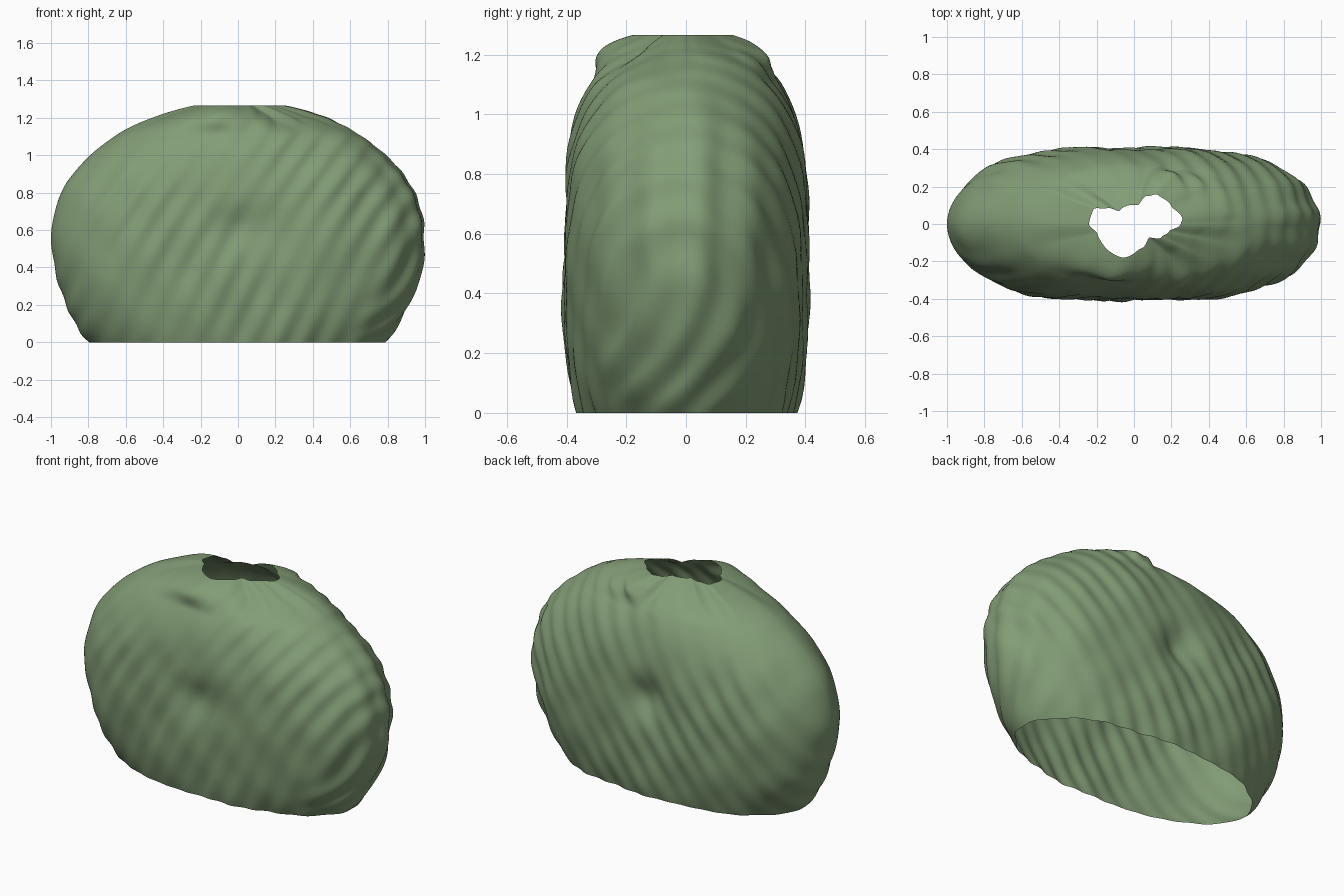
import bpy, bmesh, math
from mathutils import Vector

cube = bpy.data.objects.get("Cube")
if cube:
    bpy.data.objects.remove(cube, do_unlink=True)

SEGMENTS, RINGS = 288, 130
TOP, MIDDLE, DEPTH = 1.265, 0.55, 0.407

# Irregular outline of the top opening, anticlockwise
OPENING = [(.26, .03), (.2, .1), (.13, .155), (.07, .15), (.02, .1), (-.08, .07),
           (-.15, .085), (-.22, .08), (-.24, 0), (-.2, -.05), (-.16, -.12), (-.08, -.175),
           (.04, -.13), (.08, -.075), (.15, -.07), (.19, -.04), (.25, 0)]
polar = sorted((math.atan2(y, x) % math.tau, math.hypot(x, y)) for x, y in OPENING)
polar = [(polar[-1][0] - math.tau, polar[-1][1])] + polar + [(polar[0][0] + math.tau, polar[0][1])]


def smooth(t):
    t = min(max(t, 0), 1)
    return t * t * (3 - 2 * t)


def opening_radius(angle):
    angle %= math.tau
    for (a0, r0), (a1, r1) in zip(polar, polar[1:]):
        if a0 <= angle <= a1:
            return r0 + (r1 - r0) * smooth((angle - a0) / (a1 - a0))
    return polar[0][1]


def ripple(x, y, z):
    """Slanted ridges, broad swells, curved end folds and a dimple in each broad face."""
    slant = .86 * x - .5 * z
    ridges = .004 * math.sin(50 * slant + 1.3 * math.sin(4 * z + 2 * y))
    ridges *= 1 + .5 * math.sin(6 * z + 5 * x)
    swells = .005 * math.sin(15 * slant + 3 * z + 4 * y)
    bumps = .004 * math.sin(17 * z + 6 * x + 9 * y) * math.sin(13 * x - 5 * y)
    bend = y + 1.2 * max(0, .5 - z) ** 2
    folds = .007 * math.cos(39 * (bend - .05)) * smooth((x - .55) / .35)
    calm = 1 - .5 * smooth((z - .75) / .3) * smooth((.3 - x) / .4)
    dimple = -.045 * math.exp(-(x * x + (z - .62) ** 2) / .014)
    return (ridges + bumps) * calm + swells + folds + dimple


def depth_at(x, rho):
    return DEPTH * max(0, 1 - (x * x + rho * rho) ** 1.7) ** .55


def half_width(rho):
    return math.sqrt(1 - rho * rho)


def level(z):
    return (z - MIDDLE) / (.74 if z > MIDDLE else .9)


RIM_X, RIM_Y = half_width(level(TOP)), depth_at(0, level(TOP))


def shell_point(i, j):
    z = TOP * math.sin(math.pi / 2 * j / RINGS)
    rho = level(z)
    half = half_width(rho)
    t = math.tau * i / SEGMENTS
    x = half * math.cos(t)
    y = math.copysign(depth_at(x, rho), math.sin(t))
    # push outward across the ring
    normal = Vector((x / half ** 2 * .35, y / DEPTH ** 2 * .4, 0)).normalized()
    fade = 1 - smooth((z - 1.2) / .06)
    p = Vector((x, y, 0)) + normal * ripple(x, y, z) * fade
    # shape the highest rings after the opening outline
    blend = smooth((z - 1.1) / (TOP - 1.1))
    angle = math.atan2(p.y, p.x)
    plain = 1 / math.hypot(math.cos(angle) / RIM_X, math.sin(angle) / RIM_Y)
    p *= 1 + blend * (opening_radius(angle) / plain - 1)
    p.z = z
    return p


# Rippled shell, open at the base and the top
bm = bmesh.new()
rings = [[bm.verts.new(shell_point(i, j)) for i in range(SEGMENTS)] for j in range(RINGS + 1)]
for low, high in zip(rings, rings[1:]):
    for i in range(SEGMENTS):
        k = (i + 1) % SEGMENTS
        bm.faces.new((low[i], low[k], high[k], high[i]))

mesh = bpy.data.meshes.new("rippled_shell")
bm.to_mesh(mesh)
bm.free()
shell = bpy.data.objects.new("rippled_shell", mesh)
bpy.context.collection.objects.link(shell)
for face in mesh.polygons:
    face.use_smooth = True

# Moss green surface
green = bpy.data.materials.new("moss_green")
green.use_nodes = True
colour = (.225, .335, .18, 1)
green.diffuse_color = colour
bsdf = next(n for n in green.node_tree.nodes if n.type == "BSDF_PRINCIPLED")
bsdf.inputs["Base Color"].default_value = colour
bsdf.inputs["Roughness"].default_value = .8
mesh.materials.append(green)
